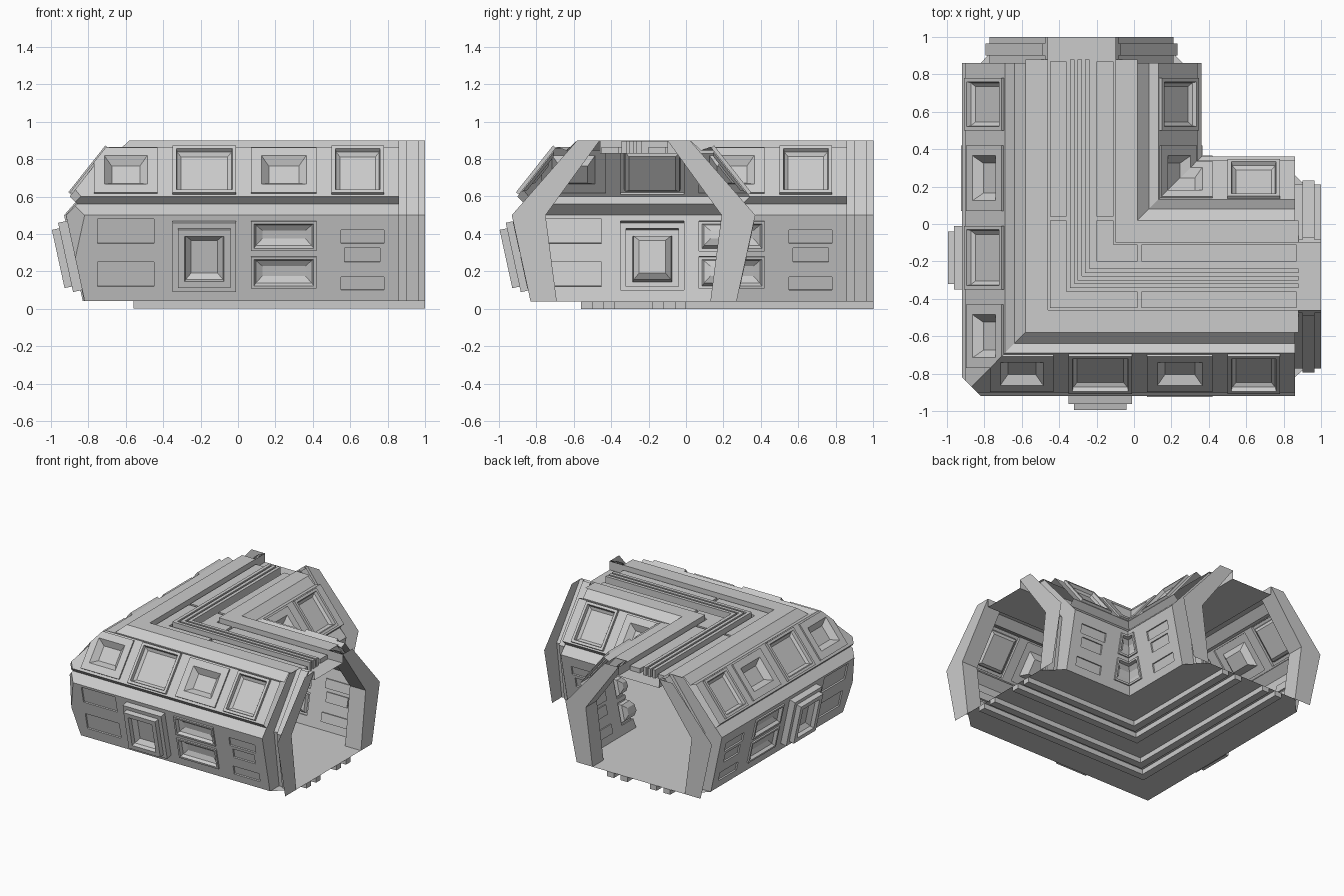
import bpy, bmesh
from mathutils import Vector

if "Cube" in bpy.data.objects:
    bpy.data.objects.remove(bpy.data.objects["Cube"])

C = -0.28            # centre line of each arm
START, WALL_END, END = -1.2, 0.86, 1.0


def finish(name, bm, chamfer=False):
    """Cut the arm at the mitre, add its twin (x and y swapped), make the object."""
    bmesh.ops.remove_doubles(bm, verts=bm.verts, dist=0.0005)

    def cut(co, no):
        geom = bm.verts[:] + bm.edges[:] + bm.faces[:]
        return bmesh.ops.bisect_plane(bm, geom=geom, dist=1e-5, plane_co=co,
                                      plane_no=no, clear_outer=True)["geom_cut"]
    cut((0, 0, 0), (-1, 1, 0))
    if chamfer:
        g = cut((-0.87, -0.87, 0), (-1, -1, 0))
        vs = sorted((v for v in g if isinstance(v, bmesh.types.BMVert)), key=lambda v: v.co.z)
        if len(vs) > 2:
            bm.faces.new(vs)
    bmesh.ops.recalc_face_normals(bm, faces=bm.faces)
    twin = bmesh.ops.duplicate(bm, geom=bm.verts[:] + bm.edges[:] + bm.faces[:])["geom"]
    for e in twin:
        if isinstance(e, bmesh.types.BMVert):
            e.co.x, e.co.y = e.co.y, e.co.x
    bmesh.ops.reverse_faces(bm, faces=[e for e in twin if isinstance(e, bmesh.types.BMFace)])
    bmesh.ops.remove_doubles(bm, verts=bm.verts, dist=0.0005)
    me = bpy.data.meshes.new(name)
    bm.to_mesh(me)
    bm.free()
    bpy.context.collection.objects.link(bpy.data.objects.new(name, me))


def quad(bm, pts):
    bm.faces.new([bm.verts.new(p) for p in pts])


def panel_sheet(bm, side, top, bottom, panels):
    """Sheet between two profile points; panels are (x0, x1, z0, z1, rings)."""
    a = Vector((0, C + side * top[0], top[1]))
    d = Vector((0, C + side * bottom[0], bottom[1])) - a
    length = d.length
    d.normalize()
    n = Vector((0, -d.z * side, d.y * side))

    def pt(s, t, h=0):
        return Vector((s, 0, 0)) + a + d * t + n * h
    rects = [(x0, x1, (z1 - top[1]) / d.z, (z0 - top[1]) / d.z, r)
             for x0, x1, z0, z1, r in panels]
    ss = sorted({START, WALL_END, *[v for r in rects for v in r[:2]]})
    ts = sorted({0.0, length, *[v for r in rects for v in r[2:4]]})
    for s0, s1 in zip(ss, ss[1:]):
        for t0, t1 in zip(ts, ts[1:]):
            sm, tm = (s0 + s1) / 2, (t0 + t1) / 2
            if not any(r[0] < sm < r[1] and r[2] < tm < r[3] for r in rects):
                quad(bm, [pt(s0, t0), pt(s1, t0), pt(s1, t1), pt(s0, t1)])
    for s0, s1, t0, t1, rings in rects:
        prev = None
        for i, h in [(0, 0)] + rings:
            cur = [pt(s0 + i, t0 + i, h), pt(s1 - i, t0 + i, h),
                   pt(s1 - i, t1 - i, h), pt(s0 + i, t1 - i, h)]
            if prev:
                for k in range(4):
                    m = (k + 1) % 4
                    quad(bm, [prev[k], prev[m], cur[m], cur[k]])
            prev = cur
        quad(bm, prev)


def strip(bm, o0, o1, z0, z1, x0=START, x1=END):
    """Box running along the arm."""
    r = bmesh.ops.create_cube(bm, size=1)
    for v in r["verts"]:
        v.co = (x1 if v.co.x > 0 else x0, C + (o1 if v.co.y > 0 else o0),
                z1 if v.co.z > 0 else z0)


# panel styles as (inset, height) rings
BIG = [(0, .02), (.02, .02), (.025, -.005), (.045, -.02)]
SMALL = [(0, .012), (.055, .012), (.095, -.03)]
SLOT = [(0, -.012)]
LOZENGE = [(0, .012), (.015, .012), (.025, -.012), (.06, -.03)]
POD = [(0, .05), (.03, .05), (.03, .09), (.065, .09), (.07, .06), (.1, .03)]

upper = [(-.77, -.43, .615, .855, SMALL), (-.35, -.01, .61, .86, BIG),
         (.07, .42, .615, .855, SMALL), (.50, .78, .61, .86, BIG)]
lower = [(-.75, -.45, .35, .48, SLOT), (-.75, -.45, .12, .25, SLOT),
         (-.35, -.01, .10, .47, POD),
         (.07, .42, .31, .47, LOZENGE), (.07, .42, .11, .28, LOZENGE),
         (.55, .78, .35, .42, SLOT), (.57, .76, .25, .325, SLOT), (.55, .78, .10, .17, SLOT)]

# walls: shoulder, upper window slope, ledge, lower panel wall
prof = [(.30, .90), (.36, .845), (.41, .865), (.62, .60), (.58, .56), (.64, .50), (.54, .04)]
for side, name in ((-1, "outer_wall"), (1, "inner_wall")):
    bm = bmesh.new()
    for k, (a, b) in enumerate(zip(prof, prof[1:])):
        panel_sheet(bm, side, a, b, {2: upper, 5: lower}.get(k, []))
    finish(name, bm, chamfer=side < 0)

# end ribs: recessed collar with a raised band, closed by a flat flange
rim_out = [(.30, .90), (.65, .50), (.55, .04)]
rim_in = [(.18, .90), (.47, .50), (.41, .04)]
steps = [(.86, .95), (.86, .12), (.90, .12), (.90, .24), (.965, .24), (.965, .12), (1, .12),
         (1, 1), (1, 0), (.86, 0)]
bm = bmesh.new()
for side in (-1, 1):
    def rib(step, k):
        x, f = step
        o = rim_in[k][0] + (rim_out[k][0] - rim_in[k][0]) * f
        return (x, C + side * o, rim_in[k][1])
    for p, q in zip(steps, steps[1:]):
        for k in (0, 1):
            quad(bm, [rib(p, k), rib(q, k), rib(q, k + 1), rib(p, k + 1)])
finish("end_ribs", bm)

# roof: two flat beams with a sunken channel
bm = bmesh.new()
roof = [(-.30, .90), (-.18, .90), (-.18, .83), (.18, .83), (.18, .90), (.30, .90)]
for k, (a, b) in enumerate(zip(roof, roof[1:])):
    xe = .88 if k in (0, 4) else END
    quad(bm, [(START, C + a[0], a[1]), (xe, C + a[0], a[1]),
              (xe, C + b[0], b[1]), (START, C + b[0], b[1])])
finish("roof", bm)

# pipes and cover plates in the channel
for i, o in enumerate((-.05, -.01, .03)):
    bm = bmesh.new()
    strip(bm, o - .013, o + .013, .83, .895, x1=.88)
    finish(f"roof_pipe_{i + 1}", bm)
for side in (-1, 1):
    for i, (x0, x1) in enumerate(((START, .02), (.04, .87))):
        bm = bmesh.new()
        strip(bm, *sorted((side * .08, side * .17)), .83, .865, x0, x1)
        finish(f"roof_plate_{'inner' if side > 0 else 'outer'}_{i + 1}", bm)

# floor and the runners beneath it
bm = bmesh.new()
quad(bm, [(START, C - .54, .04), (END, C - .54, .04), (END, C + .54, .04), (START, C + .54, .04)])
bmesh.ops.bisect_plane(bm, geom=bm.verts[:] + bm.edges[:] + bm.faces[:],
                       plane_co=(WALL_END, 0, 0), plane_no=(1, 0, 0))
for v in bm.verts:
    if v.co.x > WALL_END + .01:
        v.co.y = C + (.41 if v.co.y > C else -.41)
finish("floor", bm)
for i, (o0, o1) in enumerate(((-.28, -.22), (-.16, -.10), (.10, .16), (.22, .28))):
    bm = bmesh.new()
    strip(bm, o0, o1, 0, .04)
    finish(f"floor_runner_{i + 1}", bm)
